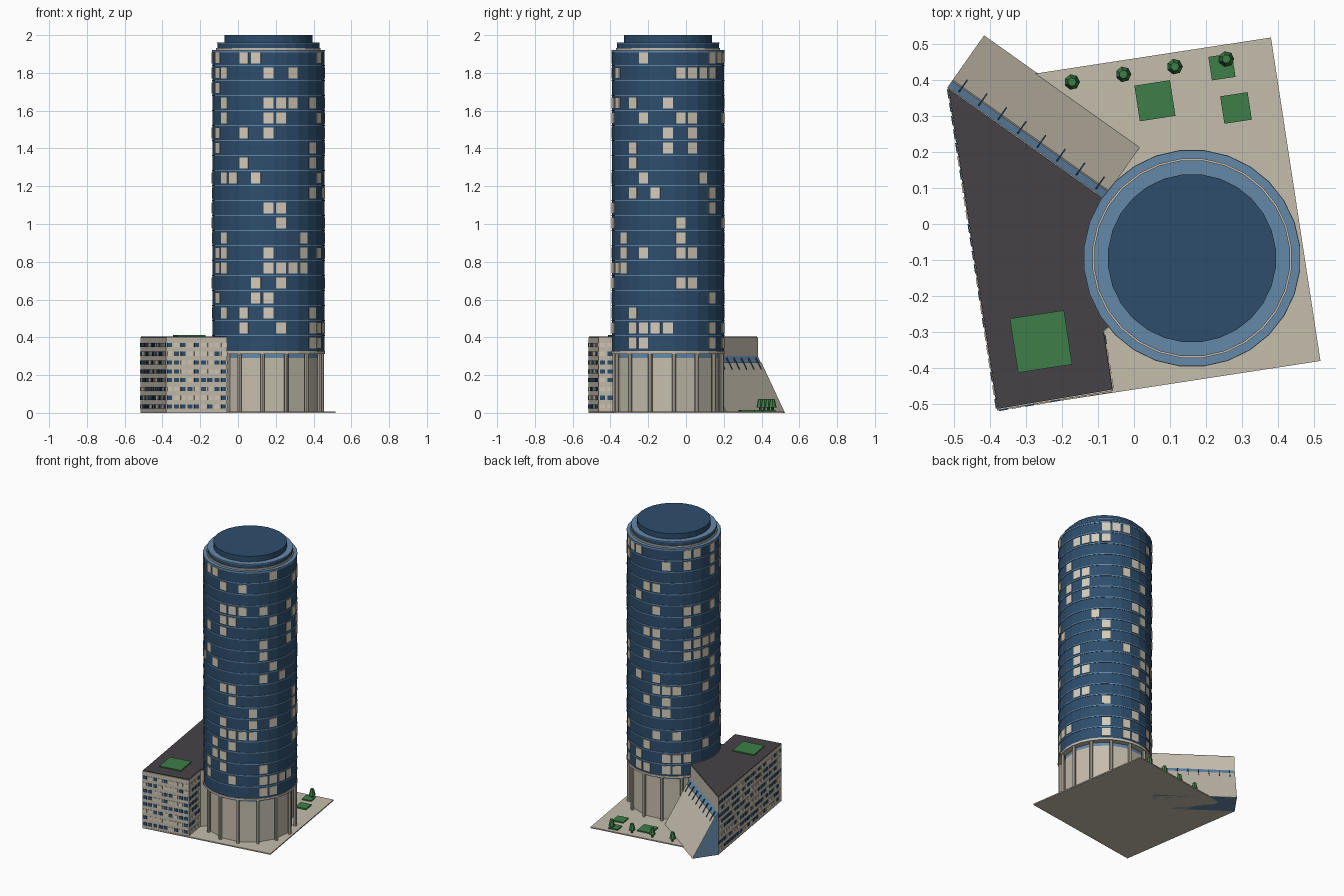
import bpy, bmesh, math, random
from mathutils import Vector, Matrix

if "Cube" in bpy.data.objects:
    bpy.data.objects.remove(bpy.data.objects["Cube"])

random.seed(4)
ROT = math.radians(8.7)
CX, CY, SIDES = 0.161, -0.095, 28
STEP = 2 * math.pi / SIDES


def mat(name, r, g, b):
    m = bpy.data.materials.new(name)
    m.diffuse_color = (r, g, b, 1)
    m.use_nodes = True
    m.node_tree.nodes["Principled BSDF"].inputs["Base Color"].default_value = m.diffuse_color
    return m


STONE = mat("stone", .56, .51, .42)
NAVY = mat("dark_glass", .027, .075, .15)
BLUE = mat("light_glass", .13, .25, .40)
LIT = mat("lit_window", .66, .60, .49)
ROOF = mat("roof_grey", .06, .055, .062)
GREEN = mat("grass", .048, .21, .065)
LEAF = mat("leaf", .03, .13, .045)


def finish(bm, name, m):
    bmesh.ops.recalc_face_normals(bm, faces=bm.faces)
    me = bpy.data.meshes.new(name)
    bm.to_mesh(me)
    bm.free()
    me.materials.append(m)
    ob = bpy.data.objects.new(name, me)
    bpy.context.collection.objects.link(ob)
    return ob


def add_prism(bm, bottom, top):
    """Closed solid between two matching rings of points."""
    a = [bm.verts.new(p) for p in bottom]
    b = [bm.verts.new(p) for p in top]
    n = len(a)
    bm.faces.new(a[::-1])
    bm.faces.new(b)
    for i in range(n):
        bm.faces.new((a[i], a[(i + 1) % n], b[(i + 1) % n], b[i]))


def slab(name, pts, z0, z1, m):
    bm = bmesh.new()
    add_prism(bm, [(x, y, z0) for x, y in pts], [(x, y, z1) for x, y in pts])
    return finish(bm, name, m)


def ring(x, y, z, r, n, phase):
    return [(x + r * math.cos(phase + i * 2 * math.pi / n),
             y + r * math.sin(phase + i * 2 * math.pi / n), z) for i in range(n)]


def drum(name, r, z0, z1, m, n=SIDES):
    bm = bmesh.new()
    add_prism(bm, ring(CX, CY, z0, r, n, STEP / 2), ring(CX, CY, z1, r, n, STEP / 2))
    return finish(bm, name, m)


def square(x, y, s):
    c, d = math.cos(ROT) * s / 2, math.sin(ROT) * s / 2
    return [(x - c + d, y - d - c), (x + c + d, y + d - c),
            (x + c - d, y + d + c), (x - c - d, y - d + c)]


def add_box(bm, centre, along, size):
    """Box whose local x runs along a horizontal direction."""
    ang = math.atan2(along[1], along[0])
    bmesh.ops.create_cube(bm, size=1, matrix=Matrix.Translation(centre)
                          @ Matrix.Rotation(ang, 4, 'Z') @ Matrix.Diagonal((*size, 1)))


# Ground plate and lawns
slab("ground_plate", square(0, 0, .908), 0, .008, STONE)
for i, (x, y, s) in enumerate([(.058, .342, .1), (.244, .436, .066), (.283, .322, .077)]):
    slab(f"lawn_{i}", square(x, y, s), .006, .016, GREEN)

# Trees
for i in range(4):
    x, y = -.172 + .1427 * i, .394 + .0213 * i
    bm = bmesh.new()
    add_prism(bm, ring(x, y, .006, .007, 7, 0), ring(x, y, .035, .007, 7, 0))
    finish(bm, f"tree_trunk_{i}", LEAF)
    bm = bmesh.new()
    add_prism(bm, ring(x, y, .028, .022, 7, 0), ring(x, y, .073, .012, 7, 0))
    finish(bm, f"tree_crown_{i}", GREEN)

# Tower base with colonnade
drum("tower_base", .268, .004, .29, STONE, 14)
drum("base_clerestory", .268, .29, .315, BLUE, 14)
drum("base_cornice", .302, .313, .328, STONE)
bm = bmesh.new()
for (x, y, z) in ring(CX, CY, 0, .286, 14, STEP / 2):
    add_prism(bm, ring(x, y, .004, .011, 8, 0), ring(x, y, .315, .011, 8, 0))
finish(bm, "columns", STONE)

# Tower shaft, floor bands and stepped crown
drum("tower_shaft", .298, .328, 1.915, NAVY)
FLOOR = .0794
for k in range(20):
    z = .41 + FLOOR * k
    drum(f"floor_band_{k}", .301, z - .004, z + .003, BLUE)
drum("crown_terrace", .300, 1.908, 1.92, BLUE)
drum("crown_stone_ring", .278, 1.92, 1.932, STONE)
drum("crown_lower_tier", .272, 1.93, 1.957, NAVY)
drum("crown_lower_cap", .273, 1.955, 1.962, BLUE)
drum("crown_upper_tier", .234, 1.96, 2.0, NAVY)

# Lit windows: one word per floor, letters are faces counted from the left of the front
floors = ("klr eHklmnr cegk fgbr fhop bcghij bcgjlop cjo ho ghr kmr cdflq ek bknp "
          "begnp cghlop cghikn b bcgiopqr beflrs").lower().split()
bm = bmesh.new()
for k, word in enumerate(floors):
    faces = [ord(ch) - ord('a') for ch in word]
    faces += [f for f in range(19, SIDES) if random.random() < .24]
    for f in faces:
        a = -math.pi / 2 + (f - 6) * STEP
        r = .298 * math.cos(STEP / 2)
        add_box(bm, (CX + r * math.cos(a), CY + r * math.sin(a), .37 + FLOOR * k),
                (-math.sin(a), math.cos(a)), (.052, .008, .058))
finish(bm, "tower_lit_windows", LIT)

# Side block with roof
A, B = Vector((-.517, .38)), Vector((-.083, .072))
SW, SE, NE = Vector((-.38, -.517)), Vector((-.058, -.463)), Vector((-.083, -.30))
block = [A, SW, SE, NE, Vector((0, -.22)), Vector((0, .013)), B]
slab("side_block", block, 0, .4, STONE)
mid = Vector((-.25, -.1))
slab("side_block_roof", [mid + (p - mid) * .99 for p in block], .395, .405, ROOF)
slab("roof_garden", square(-.258, -.326, .152), .4, .412, GREEN)

# Side block windows, in a regular grid of dark and lit panes
dark, lit = bmesh.new(), bmesh.new()
for p, q in ((A, SW), (SW, SE), (SE, NE)):
    d = q - p
    n = round(d.length / .038)
    for i in range(n):
        c = p + d * ((i + .5) / n)
        for row in range(8):
            add_box(dark if random.random() < .62 else lit,
                    (c.x, c.y, .034 + row * .0465), d, (.026, .006, .022))
finish(dark, "block_dark_windows", NAVY)
finish(lit, "block_lit_windows", LIT)

# Sloped atrium on the back of the block
OUT = Vector((.100, .142))
TOP = .30


def slope(p, t, lift=0):
    q = p + OUT * t
    return Vector((q.x, q.y, TOP * (1 - t))) + Vector((.5, .71, .5)) * lift


bm = bmesh.new()
add_prism(bm, [(A.x, A.y, 0), slope(A, 0), slope(A, 1)],
          [(B.x, B.y, 0), slope(B, 0), slope(B, 1)])
finish(bm, "atrium_glass", BLUE)
bm = bmesh.new()
add_prism(bm, [slope(A, .12), slope(A, .12, .004), slope(A, 1, .002), slope(A, 1)],
          [slope(B, .12), slope(B, .12, .004), slope(B, 1, .002), slope(B, 1)])
finish(bm, "atrium_sloped_roof", STONE)

# Ribs across the glazed strip
bm = bmesh.new()
w = (B - A).normalized() * .002
for i in range(8):
    p = A + (B - A) * ((i + .5) / 8)
    ends = [[slope(p + s, .04), slope(p + s, .04, .008), slope(p + s, .24, .008),
             slope(p + s, .24)] for s in (-w, w)]
    add_prism(bm, *ends)
finish(bm, "atrium_ribs", NAVY)
